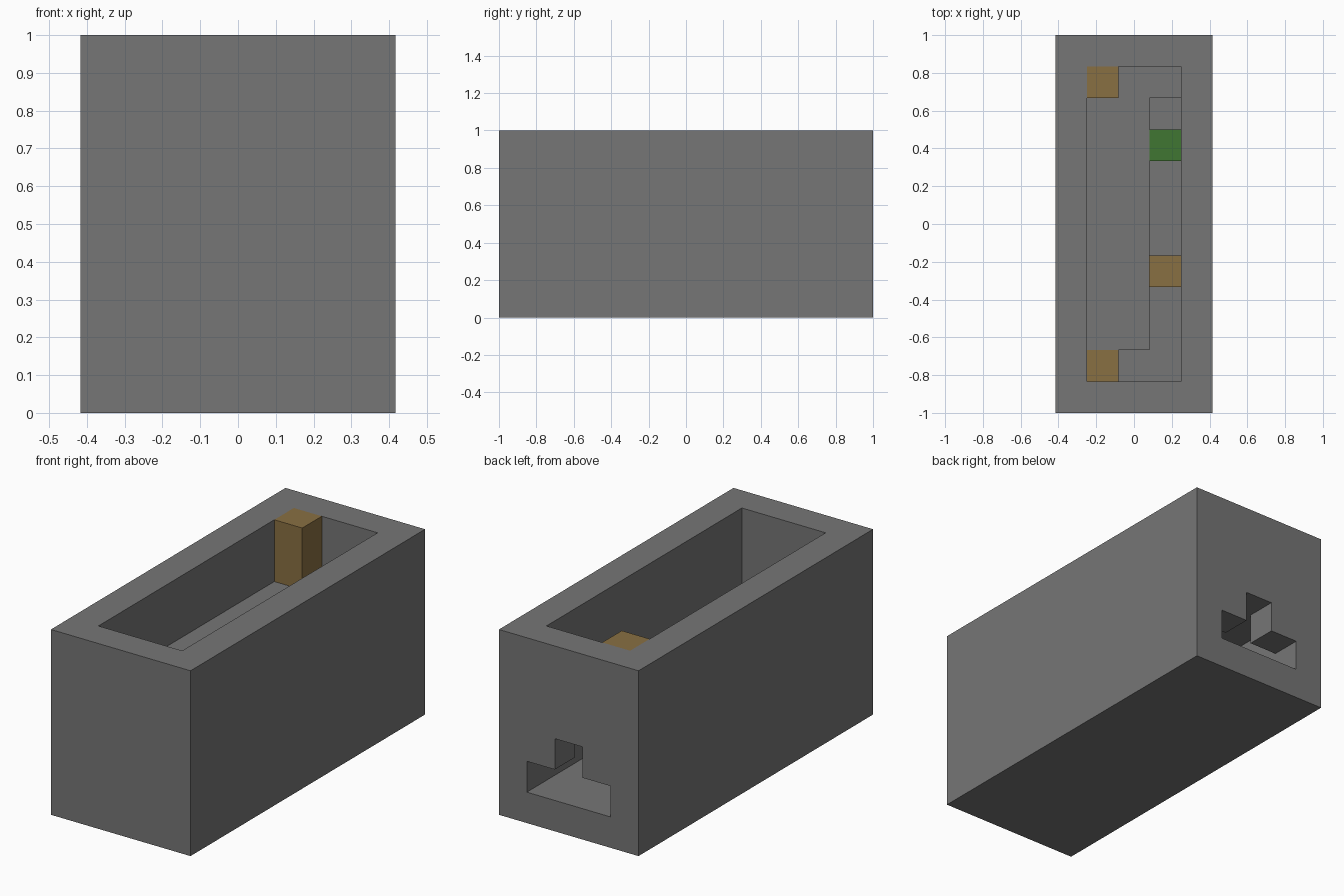
import bpy
from mathutils import Vector

if "Cube" in bpy.data.objects:
    bpy.data.objects.remove(bpy.data.objects["Cube"], do_unlink=True)

UNIT = 1 / 6                      # one building block
ORIGIN = Vector((2.5, 6, 0))      # block coordinates of the world origin


def material(name, color):
    mat = bpy.data.materials.new(name)
    mat.use_nodes = True
    mat.diffuse_color = (*color, 1)
    for node in mat.node_tree.nodes:
        if node.type == 'BSDF_PRINCIPLED':
            node.inputs["Base Color"].default_value = (*color, 1)
            node.inputs["Roughness"].default_value = 0.9
    return mat


stone = material("stone grey", (0.18, 0.18, 0.18))
wood = material("wood brown", (0.25, 0.16, 0.055))
green = material("leaf green", (0.051, 0.18, 0.032))


def box(name, low, high, mat):
    """Box between two corners given in blocks."""
    low, high = (Vector(v) - ORIGIN for v in (low, high))
    bpy.ops.mesh.primitive_cube_add(size=1, location=(low + high) / 2 * UNIT)
    obj = bpy.context.object
    obj.name = name
    obj.scale = (high - low) * UNIT
    bpy.ops.object.transform_apply(location=False, rotation=False, scale=True)
    obj.data.materials.append(mat)
    return obj


def carve(target, low, high):
    cutter = box("cutter", low, high, stone)
    cutter.hide_render = True
    mod = target.modifiers.new("carve", 'BOOLEAN')
    mod.operation = 'DIFFERENCE'
    mod.solver = 'EXACT'
    mod.object = cutter
    bpy.context.view_layer.objects.active = target
    bpy.ops.object.modifier_apply(modifier=mod.name)
    bpy.data.objects.remove(cutter, do_unlink=True)


# Stone shell with two storeys and a floor slab between them
shell = box("stone_shell", (0, 0, 0), (5, 12, 6), stone)
carve(shell, (1, 1, 4), (4, 11, 7))          # open upper storey
carve(shell, (1, 1, 1), (4, 11, 3))          # lower storey
carve(shell, (3, 1, 2.5), (4, 10, 4.5))      # long slot through the slab
carve(shell, (1, 1, 2.5), (4, 2, 4.5))       # short end of the slot

# Stepped doorway in the back wall
carve(shell, (1, 10.5, 1), (4, 13, 2))
carve(shell, (2, 10.5, 1), (3, 13, 3))

# Wooden posts and the green bridge block
box("upper_post", (1, 10, 4), (2, 11, 6), wood)
box("lower_post", (1, 1, 1), (2, 2, 4), wood)
box("wood_step", (3, 4, 1), (4, 5, 2), wood)
box("green_bridge", (3, 8, 3), (4, 9, 4), green)
